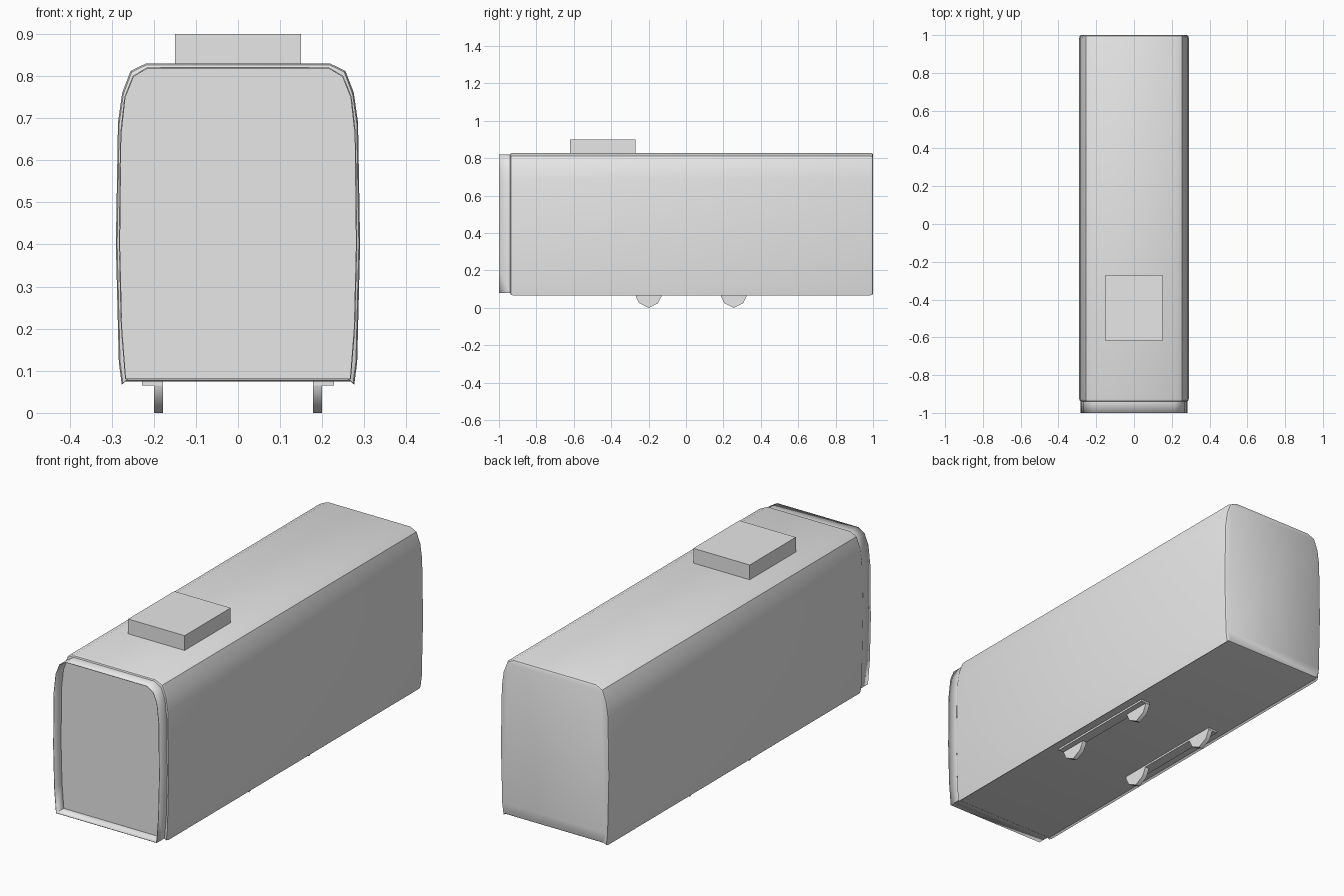
import bpy, bmesh, math

cube = bpy.data.objects.get("Cube")
if cube:
    bpy.data.objects.remove(cube, do_unlink=True)

grey = bpy.data.materials.new("plain_grey")
grey.use_nodes = True
colour = (0.8, 0.8, 0.8, 1.0)
grey.diffuse_color = colour
grey.node_tree.nodes["Principled BSDF"].inputs["Base Color"].default_value = colour


def finish(name, bm, smooth=False):
    """Turn a bmesh into a named, coloured object."""
    bmesh.ops.recalc_face_normals(bm, faces=bm.faces)
    mesh = bpy.data.meshes.new(name)
    bm.to_mesh(mesh)
    bm.free()
    mesh.materials.append(grey)
    obj = bpy.data.objects.new(name, mesh)
    bpy.context.collection.objects.link(obj)
    if smooth:
        bpy.ops.object.select_all(action='DESELECT')
        obj.select_set(True)
        bpy.context.view_layer.objects.active = obj
        bpy.ops.object.shade_smooth_by_angle(angle=math.radians(40))
    return obj


def loft(name, half, rings, cap_front=True):
    """Sweep a mirrored half section along y; rings are (y, inset)."""
    outline = half + [(-x, z) for x, z in reversed(half)]
    bm = bmesh.new()
    loops = []
    for y, inset in rings:
        sx, sz = 1 - inset / 0.29, 1 - inset / 0.38
        loops.append([bm.verts.new((x * sx, y, 0.45 + (z - 0.45) * sz))
                      for x, z in outline])
    n = len(outline)
    for a, b in zip(loops, loops[1:]):
        for i in range(n):
            j = (i + 1) % n
            bm.faces.new((a[i], a[j], b[j], b[i]))
    bm.faces.new(loops[-1])
    if cap_front:
        bm.faces.new(loops[0])
    return finish(name, bm, True)


def box(name, x, y, z):
    bm = bmesh.new()
    bmesh.ops.create_cube(bm, size=1)
    for v in bm.verts:
        v.co = [r[0] if c < 0 else r[1] for c, r in zip(v.co, (x, y, z))]
    return finish(name, bm)


# Long rounded shell with softened ends
shell = [(0.22, 0.829), (0.255, 0.812), (0.275, 0.76), (0.285, 0.69),
         (0.29, 0.4), (0.283, 0.12), (0.276, 0.067), (0.268, 0.074)]
loft("body_shell", shell,
     [(-0.94, 0.01), (-0.936, 0.003), (-0.925, 0), (0.985, 0), (0.996, 0.003), (1.0, 0.01)])

# Open collar on the front end, with a recessed end wall
collar = [(0.215, 0.821), (0.25, 0.8), (0.27, 0.75), (0.28, 0.66),
          (0.283, 0.4), (0.278, 0.2), (0.268, 0.08)]
front_collar = loft("front_collar", collar, [(-1.0, 0), (-0.941, 0)], cap_front=False)
front_collar.modifiers.new("wall", 'SOLIDIFY').thickness = 0.003

# Roof unit
box("roof_box", (-0.15, 0.15), (-0.62, -0.27), (0.82, 0.9))

# Underside rails and half-sunk wheels
wheel_section = [(-0.07, 0.075), (-0.068, 0.06), (-0.05, 0.025), (0, 0),
                 (0.05, 0.025), (0.068, 0.06), (0.07, 0.075)]
for side, label in ((1, "left"), (-1, "right")):
    box(label + "_rail", sorted((side * 0.178, side * 0.228)), (-0.27, 0.325), (0.065, 0.076))
    for y, place in ((-0.2, "front"), (0.255, "rear")):
        bm = bmesh.new()
        face = bm.faces.new([bm.verts.new((side * 0.178, y + dy, z)) for dy, z in wheel_section])
        moved = bmesh.ops.extrude_face_region(bm, geom=[face])["geom"]
        bmesh.ops.translate(bm, vec=(side * 0.022, 0, 0),
                            verts=[v for v in moved if isinstance(v, bmesh.types.BMVert)])
        finish(place + "_" + label + "_wheel", bm, True)
